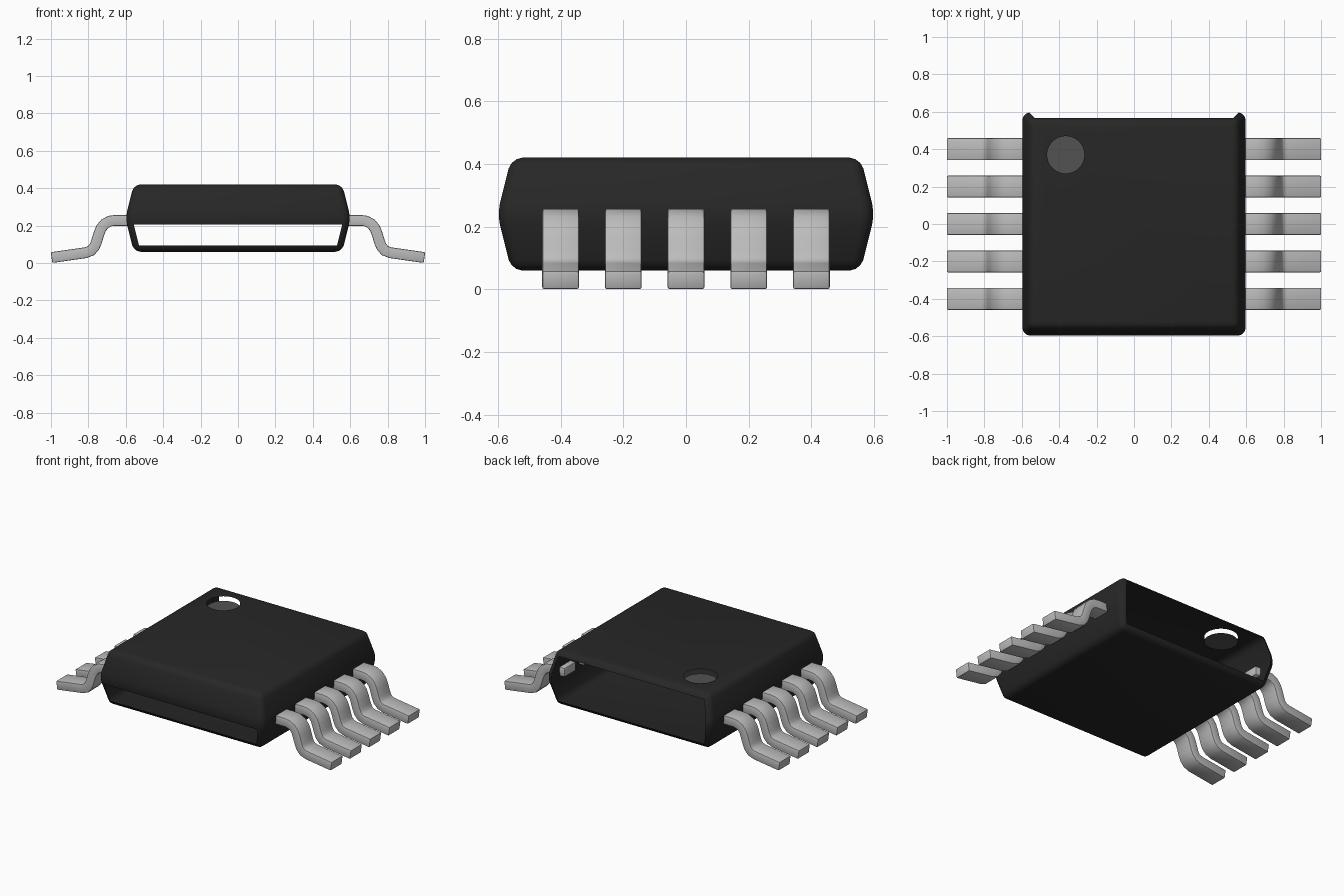
import bpy, bmesh, math
from mathutils import Vector

cube = bpy.data.objects.get("Cube")
if cube:
    bpy.data.objects.remove(cube, do_unlink=True)


def material(name, value):
    m = bpy.data.materials.new(name)
    m.use_nodes = True
    m.diffuse_color = (value, value, value, 1)
    bsdf = m.node_tree.nodes["Principled BSDF"]
    bsdf.inputs["Base Color"].default_value = (value, value, value, 1)
    bsdf.inputs["Roughness"].default_value = 0.6
    return m


BLACK = material("black plastic", 0.02)
GREY = material("dark grey marker", 0.085)
METAL = material("light grey metal", 0.5)


def add_object(name, mesh, mat=None):
    ob = bpy.data.objects.new(name, mesh)
    bpy.context.collection.objects.link(ob)
    if mat and not mesh.materials:
        mesh.materials.append(mat)
    return ob


def to_mesh(bm, name):
    mesh = bpy.data.meshes.new(name)
    bm.to_mesh(mesh)
    bm.free()
    return mesh


def smooth(ob, degrees):
    bpy.ops.object.select_all(action='DESELECT')
    ob.select_set(True)
    bpy.context.view_layer.objects.active = ob
    bpy.ops.object.shade_smooth_by_angle(angle=math.radians(degrees))


# Body: two mirrored frustums meeting at a ridge, all edges rounded
BOTTOM, RIDGE, TOP = 0.06, 0.24, 0.42
HOLE = Vector((-0.365, 0.37, TOP))
HOLE_R = 0.1

bm = bmesh.new()
rings = []
for z, h in ((BOTTOM, 0.557), (RIDGE, 0.602), (TOP, 0.557)):
    rings.append([bm.verts.new((sx * h, sy * h, z))
                  for sx, sy in ((-1, -1), (1, -1), (1, 1), (-1, 1))])
bm.faces.new(rings[0][::-1])
bm.faces.new(rings[2])
for lo, hi in zip(rings, rings[1:]):
    for i in range(4):
        j = (i + 1) % 4
        bm.faces.new((lo[i], lo[j], hi[j], hi[i]))
bmesh.ops.bevel(bm, geom=bm.edges[:], offset=0.035, segments=3,
                profile=0.5, affect='EDGES')
bm.normal_update()

# Open the whole back panel and the lower front panel of the thin shell
panels = []
for f in bm.faces:
    c = f.calc_center_median()
    if abs(c.x) < 0.1:
        back = f.normal.y > 0.95
        lower_front = f.normal.y < -0.95 and f.normal.z < -0.2
        if back or lower_front:
            panels.append(f)
bmesh.ops.delete(bm, geom=panels, context='FACES')

# Round hole in the top face
top = max(bm.faces, key=lambda f: f.calc_center_median().z + f.calc_area())
rim = list(top.edges)
bmesh.ops.delete(bm, geom=[top], context='FACES_ONLY')
circle = []
for i in range(32):
    a = 2 * math.pi * i / 32
    circle.append(bm.verts.new(HOLE + HOLE_R * Vector((math.cos(a), math.sin(a), 0))))
rim += [bm.edges.new((circle[i], circle[(i + 1) % 32])) for i in range(32)]
bmesh.ops.triangle_fill(bm, edges=rim, use_beauty=True, normal=(0, 0, 1))
body = add_object("body_shell", to_mesh(bm, "body_shell"), BLACK)
smooth(body, 35)

# Marker disc sunk below the hole
bm = bmesh.new()
bmesh.ops.create_circle(bm, cap_ends=True, segments=32, radius=HOLE_R)
bmesh.ops.translate(bm, verts=bm.verts[:], vec=HOLE - Vector((0, 0, 0.03)))
add_object("marker_disc", to_mesh(bm, "marker_disc"), GREY)

# Pins: one bent strip profile, extruded across its width
PATH = [Vector(p) for p in (
    (0.56, 0.228), (0.655, 0.228), (0.685, 0.224), (0.712, 0.21),
    (0.732, 0.186), (0.744, 0.155), (0.757, 0.112), (0.768, 0.086),
    (0.786, 0.066), (0.815, 0.055), (0.997, 0.029))]
THICK, WIDTH = 0.058, 0.117


def pin_mesh(side):
    upper, lower = [], []
    for i, p in enumerate(PATH):
        t = (PATH[min(i + 1, len(PATH) - 1)] - PATH[max(i - 1, 0)]).normalized()
        n = Vector((-t.y, t.x)) * THICK / 2
        upper.append(p + n)
        lower.append(p - n)
    b = bmesh.new()
    rows = []
    for y in (-WIDTH / 2, WIDTH / 2):
        rows.append([[b.verts.new((side * q.x, y, q.y)) for q in line]
                     for line in (upper, lower)])
    (u0, l0), (u1, l1) = rows
    for i in range(len(PATH) - 1):
        for a, c in ((u0, u1), (l0, l1), (u0, l0), (u1, l1)):
            b.faces.new((a[i], a[i + 1], c[i + 1], c[i]))
    for i in (0, -1):
        b.faces.new((u0[i], u1[i], l1[i], l0[i]))
    bmesh.ops.recalc_face_normals(b, faces=b.faces[:])
    # Soften the long edges and the ends
    sharp = [e for e in b.edges if e.calc_face_angle(0) > math.radians(60)]
    bmesh.ops.bevel(b, geom=sharp, offset=0.006, segments=2,
                    profile=0.5, affect='EDGES')
    return to_mesh(b, "pin")


for side, label in ((1, "left"), (-1, "right")):
    mesh = pin_mesh(side)
    for k in range(5):
        pin = add_object(f"pin_{label}_{k + 1}", mesh, METAL)
        pin.location.y = -0.4 + 0.2 * k
    smooth(pin, 40)
